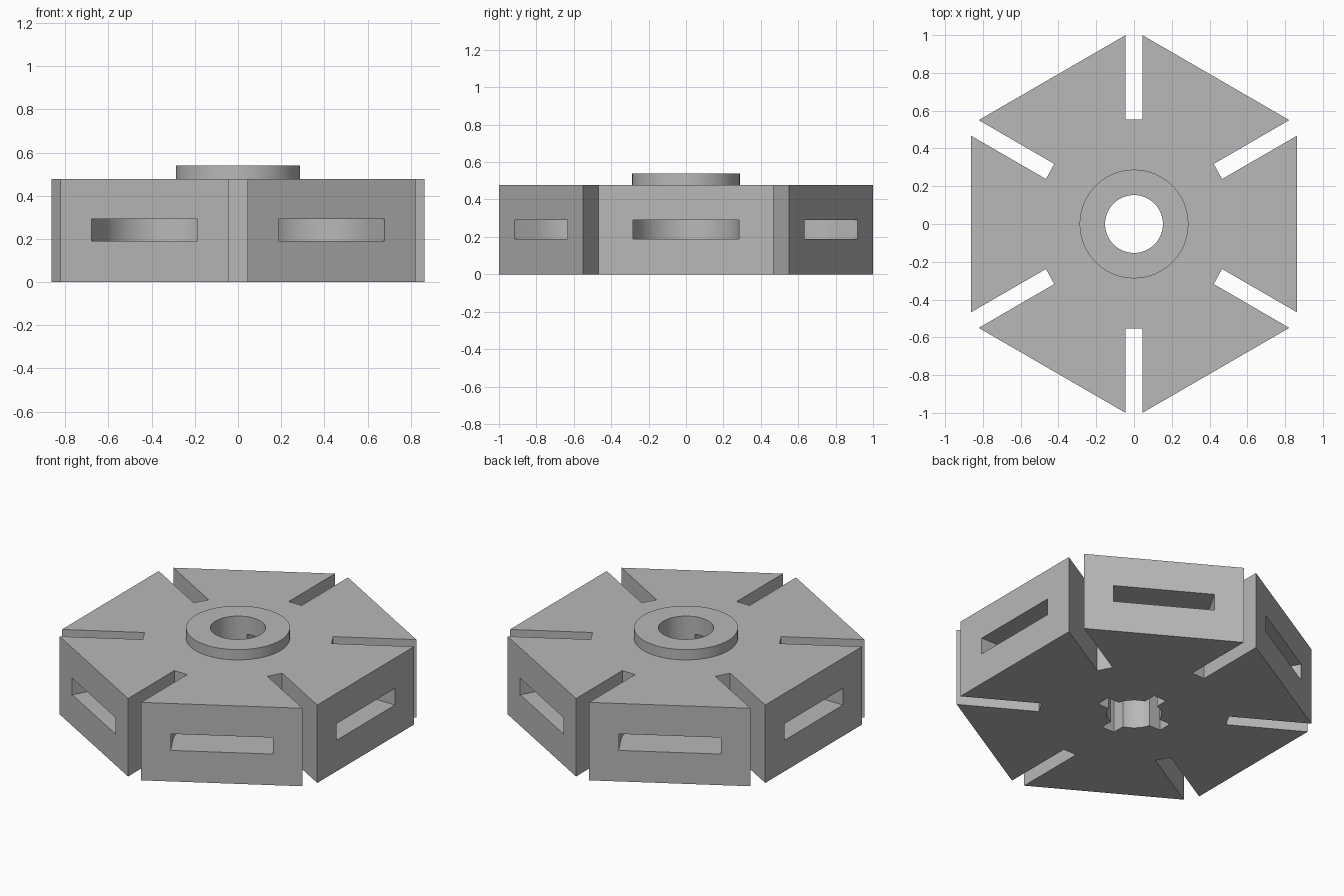
import bpy
import bmesh
from math import cos, sin, pi, radians
from mathutils import Matrix, Vector

BODY_TOP, COLLAR_TOP = 0.477, 0.54
COIN_R, STRAIGHT = 0.284, 0.14

if "Cube" in bpy.data.objects:
    bpy.data.objects.remove(bpy.data.objects["Cube"], do_unlink=True)

grey = bpy.data.materials.new("plain grey")
grey.use_nodes = True
colour = (0.48, 0.48, 0.48, 1)
grey.diffuse_color = colour
grey.node_tree.nodes["Principled BSDF"].inputs["Base Color"].default_value = colour


def prism(name, outline, z0, z1):
    """Upright solid with the given outline."""
    bm = bmesh.new()
    face = bm.faces.new([bm.verts.new((x, y, z0)) for x, y in outline])
    top = bmesh.ops.extrude_face_region(bm, geom=[face])["geom"]
    bmesh.ops.translate(bm, vec=(0, 0, z1 - z0),
                        verts=[v for v in top if isinstance(v, bmesh.types.BMVert)])
    bmesh.ops.recalc_face_normals(bm, faces=bm.faces)
    mesh = bpy.data.meshes.new(name)
    bm.to_mesh(mesh)
    bm.free()
    mesh.materials.append(grey)
    obj = bpy.data.objects.new(name, mesh)
    bpy.context.scene.collection.objects.link(obj)
    return obj


def circle(radius, count=64):
    return [(radius * cos(2 * pi * i / count), radius * sin(2 * pi * i / count))
            for i in range(count)]


def combine(target, tool, operation):
    """Apply a boolean and discard the tool."""
    tool.hide_render = True
    mod = target.modifiers.new("bool", "BOOLEAN")
    mod.operation, mod.solver, mod.object = operation, "EXACT", tool
    bpy.context.view_layer.objects.active = target
    bpy.ops.object.modifier_apply(modifier=mod.name)
    bpy.data.objects.remove(tool, do_unlink=True)


def four_way(quarter):
    """Mirror a first-quadrant chain into a closed outline."""
    back = quarter[::-1]
    return (quarter + [(-x, y) for x, y in back]
            + [(-x, -y) for x, y in quarter] + [(x, -y) for x, y in back])


# Hexagonal body with a radial slot at each corner
quarter = [(0.864, 0.468), (0.466, 0.238), (0.422, 0.318),
           (0.822, 0.55), (0.044, 1.0), (0.044, 0.553)]
body = prism("slotted_hexagon_body", four_way(quarter), 0, BODY_TOP)

# Raised collar and through bore
combine(body, prism("collar", circle(0.288), BODY_TOP - 0.03, COLLAR_TOP), "UNION")
combine(body, prism("bore_cutter", circle(0.153), -0.1, 0.7), "DIFFERENCE")

# Cross-shaped keyway, open at the bottom
arm, half = 0.225, 0.043
cross = four_way([(arm, half), (half, half), (half, arm)])
combine(body, prism("keyway_cutter", cross, -0.1, 0.432), "DIFFERENCE")

# Round-ended disc pocket in each of the six sides
arc = [(-COIN_R * sin(pi * i / 40), COIN_R * cos(pi * i / 40)) for i in range(41)]
pocket = [(0.4, COIN_R)] + arc + [(0.4, -COIN_R)]
for i in range(6):
    angle = radians(60 * i)
    mid = Vector((0.864 * cos(angle), 0, 0))
    if i % 3:
        mid = Vector((0.433 * (1 if cos(angle) > 0 else -1),
                      0.775 * (1 if sin(angle) > 0 else -1), 0))
    turn = Matrix.Rotation(angle, 4, "Z")
    tool = prism("pocket_cutter", pocket, 0.19, 0.291)
    tool.data.transform(Matrix.Translation(mid) @ turn
                        @ Matrix.Translation((-STRAIGHT, 0, 0)))
    combine(body, tool, "DIFFERENCE")

# Smooth round walls, crisp edges
for obj in bpy.context.selected_objects:
    obj.select_set(False)
body.select_set(True)
bpy.context.view_layer.objects.active = body
bpy.ops.object.shade_smooth_by_angle(angle=radians(30))
